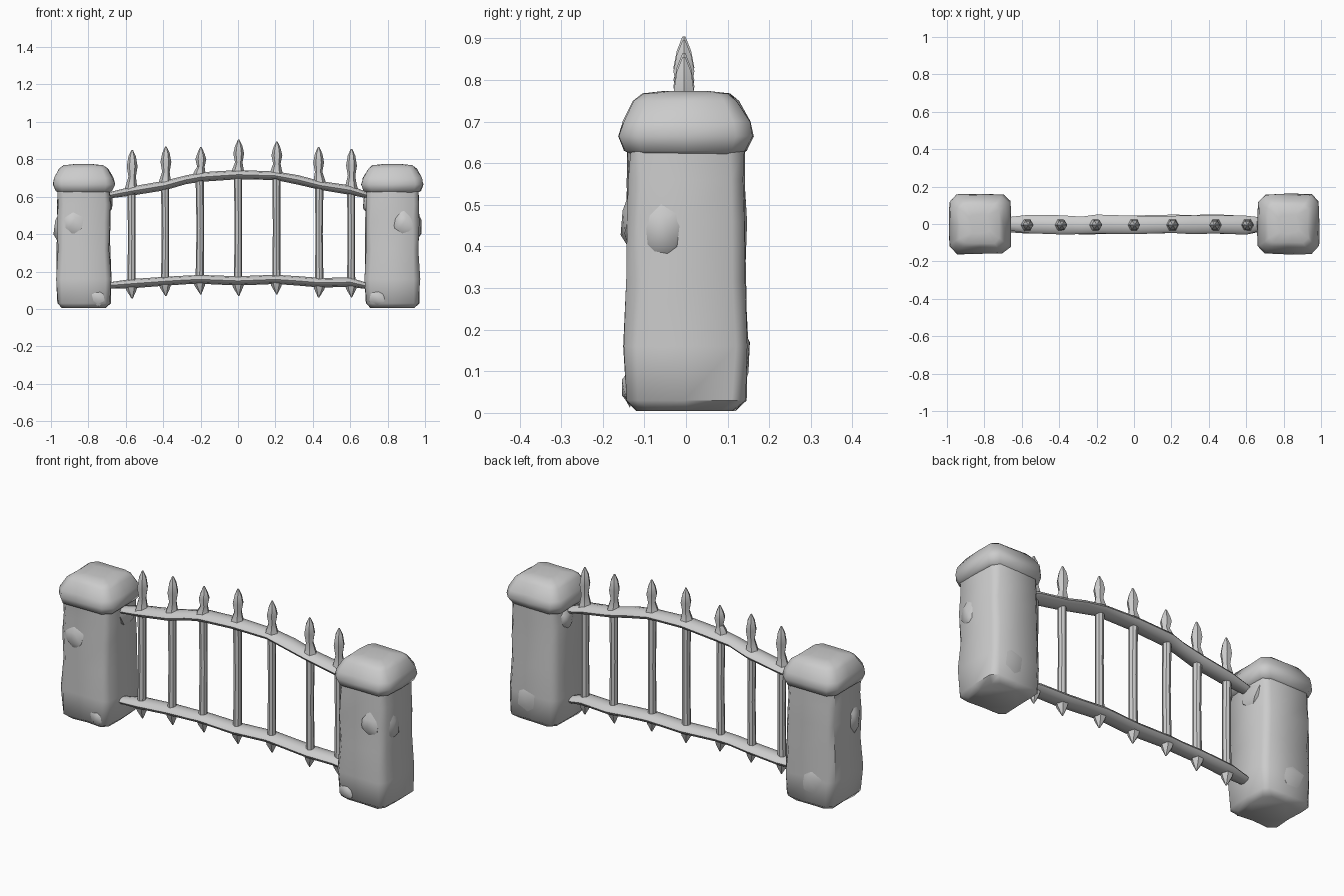
import bpy, bmesh, math, random
from mathutils import Vector

random.seed(4)
if "Cube" in bpy.data.objects:
    bpy.data.objects.remove(bpy.data.objects["Cube"], do_unlink=True)

stone = bpy.data.materials.new("plain grey")
stone.use_nodes = True
GREY = (0.6, 0.6, 0.6, 1)
stone.diffuse_color = GREY
stone.node_tree.nodes["Principled BSDF"].inputs["Base Color"].default_value = GREY


def finish(name, bm, angle=40):
    """Turn a bmesh into a smooth shaded grey object."""
    bmesh.ops.recalc_face_normals(bm, faces=bm.faces)
    mesh = bpy.data.meshes.new(name)
    bm.to_mesh(mesh)
    bm.free()
    mesh.materials.append(stone)
    obj = bpy.data.objects.new(name, mesh)
    bpy.context.collection.objects.link(obj)
    bpy.ops.object.select_all(action='DESELECT')
    obj.select_set(True)
    bpy.context.view_layer.objects.active = obj
    bpy.ops.object.shade_smooth_by_angle(angle=math.radians(angle))
    return obj


def loft(name, rings, angle=40):
    """Skin a list of equal-length point rings and close both ends."""
    bm = bmesh.new()
    rows = [[bm.verts.new(p) for p in ring] for ring in rings]
    n = len(rows[0])
    for a, b in zip(rows, rows[1:]):
        for i in range(n):
            j = (i + 1) % n
            bm.faces.new((a[i], a[j], b[j], b[i]))
    bm.faces.new(rows[0])
    bm.faces.new(rows[-1])
    return finish(name, bm, angle)


def block_ring(cx, z, hx, hy, corner, wobble=0.0):
    """Square ring with cut corners and a midpoint on each side."""
    ring = []
    for sx, sy in ((1, 1), (-1, 1), (-1, -1), (1, -1)):
        ends = [(sx * hx, sy * (hy - corner)), (sx * (hx - corner), sy * hy)]
        if sx != sy:
            ends.reverse()
        mid = (0, sy * hy) if sx == sy else (sx * hx, 0)
        if sx == sy:
            pts = ends + [mid]
        else:
            pts = ends + [mid]
        ring += pts
    return [Vector((cx + x + random.uniform(-wobble, wobble),
                    y + random.uniform(-wobble, wobble), z)) for x, y in ring]


def chip(name, loc, size):
    """Jagged outcrop sunk into the face of a pillar."""
    bm = bmesh.new()
    bmesh.ops.create_icosphere(bm, subdivisions=1, radius=1)
    for v in bm.verts:
        k = random.uniform(0.8, 1.05)
        v.co = Vector([c * s * k + l for c, s, l in zip(v.co, size, loc)])
    finish(name, bm, 50)


# Stone pillars with overhanging caps
for side, cx in (("left", 0.825), ("right", -0.825)):
    body = [(0.005, 0.115), (0.03, 0.142), (0.16, 0.147), (0.32, 0.14),
            (0.46, 0.142), (0.56, 0.138), (0.64, 0.137)]
    loft(side + "_pillar", [block_ring(cx, z, h, h, 0.028, 0.005)
                            for z, h in body], 50)
    cap = [(0.62, 0.13), (0.63, 0.15), (0.665, 0.165), (0.7, 0.157),
           (0.75, 0.128), (0.768, 0.105), (0.774, 0.05)]
    loft(side + "_pillar_cap", [block_ring(cx, z, h, h * 0.97, h * 0.25, 0.004)
                                for z, h in cap], 50)
    s = 1 if cx > 0 else -1
    chip(side + "_outer_chip", (cx + s * 0.13, -0.06, 0.44), (0.035, 0.06, 0.09))
    chip(side + "_front_chip", (cx + s * 0.06, -0.135, 0.46), (0.07, 0.025, 0.07))
    chip(side + "_foot_chip", (cx - s * 0.08, -0.135, 0.06), (0.05, 0.022, 0.045))
    chip(side + "_back_chip", (cx + s * 0.03, 0.135, 0.13), (0.08, 0.022, 0.09))
    chip(side + "_inner_chip", (cx - s * 0.13, 0.03, 0.57), (0.03, 0.08, 0.07))

# Two bowed rails between the pillars
STATIONS = (-0.7, -0.57, -0.39, -0.28, -0.2, 0, 0.2, 0.32, 0.44, 0.6, 0.7)
TOP = (0.605, 0.63, 0.66, 0.69, 0.705, 0.718, 0.712, 0.69, 0.66, 0.635, 0.605)
LOW = (0.125, 0.135, 0.148, 0.155, 0.158, 0.15, 0.158, 0.15, 0.14, 0.143, 0.12)


def height_at(heights, x):
    for i in range(len(STATIONS) - 1):
        a, b = STATIONS[i], STATIONS[i + 1]
        if a <= x <= b:
            return heights[i] + (heights[i + 1] - heights[i]) * (x - a) / (b - a)


for name, heights, y0 in (("top_rail", TOP, -0.002), ("bottom_rail", LOW, -0.005)):
    rings = []
    for x, z in zip(STATIONS, heights):
        taper = 0.65 if abs(x) > 0.65 else random.uniform(0.92, 1.08)
        shift = y0 + random.uniform(-0.006, 0.006)
        rings.append([Vector((x, shift + 0.048 * taper * math.cos(a),
                              z + 0.024 * taper * math.sin(a)))
                      for a in [math.tau * i / 8 for i in range(8)]])
    loft(name, rings, 45)

# Upright bars with spear heads above and points below
BARS = ((-0.57, 0.85), (-0.39, 0.868), (-0.205, 0.865), (0.0, 0.905),
        (0.205, 0.895), (0.435, 0.865), (0.605, 0.855))
for number, (x, tip) in enumerate(BARS, 1):
    zt, zb = height_at(TOP, x), height_at(LOW, x)
    lean = random.uniform(-0.008, 0.008)

    def ring(z, r, dx=0.0, n=8, flat=1.0):
        return [Vector((x + dx + r * math.cos(math.tau * i / n),
                        -0.005 + flat * r * math.sin(math.tau * i / n), z))
                for i in range(n)]

    loft("bar_%d" % number, [ring(zb, 0.022), ring((zt + zb) / 2, 0.02, lean / 2),
                             ring(zt, 0.022)])
    head = tip - zt
    loft("spear_head_%d" % number,
         [ring(zt - 0.01, 0.042, 0, 6), ring(zt + 0.03, 0.03, 0, 6),
          ring(zt + head * 0.35, 0.02, lean, 6), ring(zt + head * 0.6, 0.029, lean, 6),
          ring(tip - 0.035, 0.02, lean, 6), ring(tip, 0.004, lean, 6)], 35)
    loft("lower_point_%d" % number,
         [ring(zb, 0.036, 0, 6), ring(zb - 0.035, 0.027, 0, 6),
          ring(zb - 0.08, 0.003, lean, 6)], 35)
